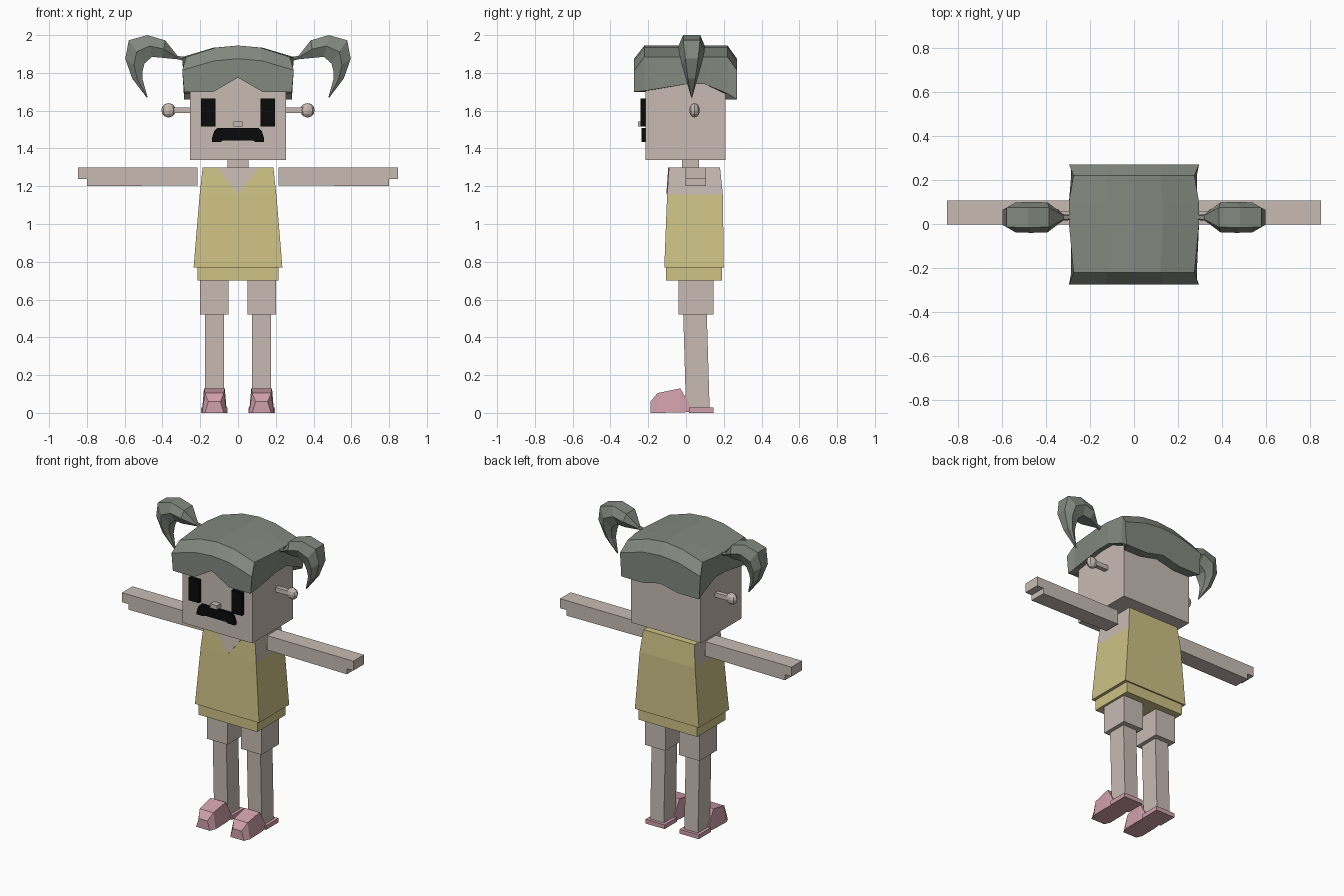
import bpy, bmesh
from mathutils import Vector

if "Cube" in bpy.data.objects:
    bpy.data.objects.remove(bpy.data.objects["Cube"])


def material(name, *rgb):
    m = bpy.data.materials.new(name)
    m.use_nodes = True
    m.diffuse_color = (*rgb, 1)
    m.node_tree.nodes["Principled BSDF"].inputs["Base Color"].default_value = (*rgb, 1)
    return m


skin = material("skin", 0.58, 0.50, 0.45)
yellow = material("dress_yellow", 0.61, 0.54, 0.235)
pink = material("shoe_pink", 0.63, 0.35, 0.41)
grey = material("hair_grey", 0.225, 0.25, 0.212)
black = material("face_black", 0.003, 0.003, 0.003)


def finish(bm, name, *mats):
    bmesh.ops.recalc_face_normals(bm, faces=bm.faces)
    mesh = bpy.data.meshes.new(name)
    bm.to_mesh(mesh)
    bm.free()
    for m in mats:
        mesh.materials.append(m)
    ob = bpy.data.objects.new(name, mesh)
    bpy.context.collection.objects.link(ob)
    return ob


def loft(name, sections, mat, side=1):
    """Skin a list of equal-sized point loops and cap both ends."""
    bm = bmesh.new()
    loops = [[bm.verts.new((x * side, y, z)) for x, y, z in s] for s in sections]
    n = len(loops[0])
    for a, b in zip(loops, loops[1:]):
        for i in range(n):
            j = (i + 1) % n
            bm.faces.new((a[i], a[j], b[j], b[i]))
    bm.faces.new(loops[0])
    bm.faces.new(loops[-1])
    return finish(bm, name, mat)


def level(x0, x1, y0, y1, z):
    return [(x0, y0, z), (x1, y0, z), (x1, y1, z), (x0, y1, z)]


def box(name, x0, x1, y0, y1, z0, z1, mat, side=1):
    return loft(name, [level(x0, x1, y0, y1, z) for z in (z0, z1)], mat, side)


def prism(name, outline, y0, y1, mat, side=1):
    return loft(name, [[(x, y, z) for x, z in outline] for y in (y0, y1)], mat, side)


# Head, neck and central face parts
box("head", -0.255, 0.255, -0.215, 0.21, 1.34, 1.83, skin)
box("neck", -0.055, 0.055, -0.02, 0.07, 1.28, 1.35, skin)
box("nose", -0.025, 0.025, -0.255, -0.21, 1.515, 1.543, skin)
half = [(0.11, 1.507), (0.127, 1.49), (0.138, 1.455), (0.138, 1.435), (0.09, 1.435), (0.08, 1.442)]
prism("moustache", half + [(-x, z) for x, z in reversed(half)], -0.235, -0.21, black)

# Dress with bare upper sides, neckline and hem
dress = loft("dress", [level(-w, w, f, b, z) for w, f, b, z in (
    (0.235, -0.115, 0.2, 0.77), (0.203, -0.1, 0.195, 1.155), (0.187, -0.09, 0.18, 1.3))], yellow)
dress.data.materials.append(skin)
for p in dress.data.polygons:
    if abs(p.normal.x) > 0.8 and p.center.z > 1.16:
        p.material_index = 1
loft("neckline", [[(-0.11, y - 0.09, 1.3), (0.11, y - 0.09, 1.3), (0, y - 0.1, 1.16)]
                  for y in (-0.004, 0.002)], skin)
box("dress_hem", -0.215, 0.215, -0.105, 0.19, 0.70, 0.78, yellow)

# Pigtail profile: outer point, inner point, half depth
PIGTAIL = [((0.28, 1.885), (0.28, 1.862), 0.012), ((0.32, 1.89), (0.32, 1.872), 0.014),
           ((0.385, 1.972), (0.4, 1.88), 0.068), ((0.48, 2.0), (0.455, 1.885), 0.07),
           ((0.578, 1.973), (0.495, 1.85), 0.068), ((0.597, 1.875), (0.505, 1.81), 0.052),
           ((0.56, 1.77), (0.505, 1.765), 0.03), ((0.484, 1.67), (0.478, 1.67), 0.003)]


def pigtail_section(outer, inner, d):
    mid = Vector(outer).lerp(Vector(inner), 0.5)
    ring = [(outer, -0.65), (outer, 0.65), (mid, 1), (inner, 0.6), (inner, -0.6), (mid, -1)]
    return [(p[0], 0.03 + k * d, p[1]) for p, k in ring]


# Shoe sections from heel to toe: y, half width low, half width high, bottom, top
SHOE = [(0.03, 0.06, 0.058, 0.005, 0.025), (-0.03, 0.066, 0.055, 0.002, 0.13),
        (-0.15, 0.066, 0.05, 0, 0.105), (-0.188, 0.05, 0.032, 0, 0.06)]

# Paired parts
for side, tag in ((1, "left"), (-1, "right")):
    box(tag + "_eye", 0.12, 0.195, -0.24, -0.21, 1.515, 1.665, black, side)
    box(tag + "_ear_stem", 0.25, 0.35, 0.03, 0.06, 1.587, 1.617, skin, side)
    bm = bmesh.new()
    bmesh.ops.create_uvsphere(bm, u_segments=8, v_segments=6, radius=1)
    for v in bm.verts:
        x, y, z = v.co
        v.co = (side * (0.368 + 0.038 * x), 0.045 + 0.028 * y, 1.602 + 0.038 * z)
    finish(bm, tag + "_ear_ball", skin)

    prism(tag + "_arm", [(0.215, 1.3), (0.848, 1.3), (0.848, 1.237), (0.8, 1.237),
                         (0.8, 1.2), (0.215, 1.205)], -0.003, 0.107, skin, side)

    box(tag + "_thigh", 0.05, 0.2, -0.04, 0.145, 0.52, 0.72, skin, side)
    loft(tag + "_shin", [level(0.075, 0.175, 0.0, 0.125, 0.02),
                         level(0.075, 0.175, -0.015, 0.11, 0.53)], skin, side)
    box(tag + "_heel", 0.055, 0.195, 0.015, 0.145, 0.0, 0.028, pink, side)
    loft(tag + "_shoe", [[(0.125 - lo, y, b), (0.125 + lo, y, b), (0.125 + hi, y, t), (0.125 - hi, y, t)]
                         for y, lo, hi, b, t in SHOE], pink, side)
    loft(tag + "_pigtail", [pigtail_section(*s) for s in PIGTAIL], grey, side)

# Hair cap: arched top grid, skirt with a shaped lower edge, turned-in underside
XS = [-0.295, -0.13, 0, 0.13, 0.295]
LOWER = {-0.275: 1.7, -0.22: 1.705, 0.0: 1.74, 0.1: 1.74, 0.22: 1.69, 0.27: 1.66}
YS = list(LOWER)


def cap_point(x, y):
    end = y in (YS[0], YS[-1])
    inset = 0.93 if abs(y) == 0.22 else 1
    return (x * inset, y, 1.945 - 0.7 * x * x - (0.07 if end else 0))


bm = bmesh.new()
grid = [[bm.verts.new(cap_point(x, y)) for y in YS] for x in XS]
for i in range(len(XS) - 1):
    for j in range(len(YS) - 1):
        bm.faces.new((grid[i][j], grid[i + 1][j], grid[i + 1][j + 1], grid[i][j + 1]))


def extrude_rim(edges):
    new = bmesh.ops.extrude_edge_only(bm, edges=edges)["geom"]
    return ([e for e in new if isinstance(e, bmesh.types.BMEdge)],
            [v for v in new if isinstance(v, bmesh.types.BMVert)])


rim, verts = extrude_rim([e for e in bm.edges if e.is_boundary])
for v in verts:
    y = min(YS, key=lambda k: abs(k - v.co.y))
    peak = max(0, 1 - abs(v.co.x) / 0.13) * (0.075 if y < 0 else 0.03)
    v.co.z = LOWER[y] + peak
    if abs(v.co.x) > 0.2:
        v.co.x = 0.285 if v.co.x > 0 else -0.285
rim, verts = extrude_rim(rim)
for v in verts:
    v.co.x = max(-0.25, min(0.25, v.co.x))
    v.co.y = max(-0.21, min(0.205, v.co.y))
finish(bm, "hair_cap", grey)
